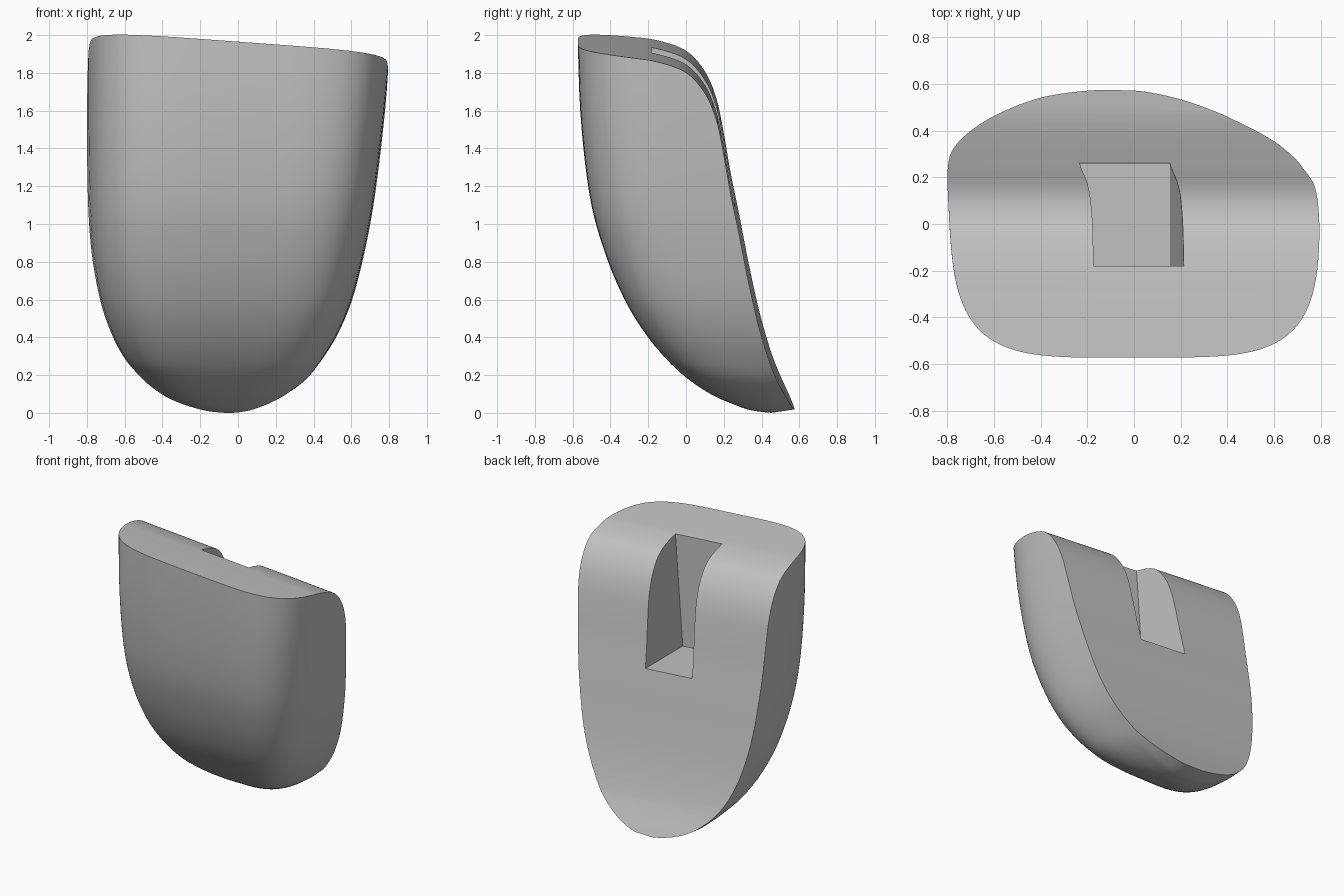
import bpy, bmesh, math
from mathutils import Vector

old = bpy.data.objects.get("Cube")
if old:
    bpy.data.objects.remove(old, do_unlink=True)

SHEAR = 0.073          # the back and the pocket lean sideways by this slope


def spline(points, steps):
    """Catmull-Rom curve through tuples of any length."""
    out = []
    for i in range(len(points) - 1):
        a, b, c, d = (points[max(0, min(len(points) - 1, i + k))] for k in (-1, 0, 1, 2))
        for s in range(steps):
            t = s / steps
            out.append([0.5 * (2 * q + (r - p) * t + (2 * p - 5 * q + 4 * r - w) * t * t
                               + (3 * q - p - 3 * r + w) * t ** 3)
                        for p, q, r, w in zip(a, b, c, d)])
    return out + [list(points[-1])]


def loft(name, rings):
    """Closed solid through rings of equal length."""
    bm = bmesh.new()
    loops = [[bm.verts.new(co) for co in ring] for ring in rings]
    n = len(loops[0])
    for low, high in zip(loops, loops[1:]):
        for i in range(n):
            j = (i + 1) % n
            bm.faces.new((low[i], low[j], high[j], high[i]))
    bm.faces.new(loops[0][::-1])
    bm.faces.new(loops[-1])
    bmesh.ops.recalc_face_normals(bm, faces=bm.faces)
    mesh = bpy.data.meshes.new(name)
    bm.to_mesh(mesh)
    bm.free()
    obj = bpy.data.objects.new(name, mesh)
    bpy.context.collection.objects.link(obj)
    return obj


def section(z, front, back, left, right):
    """Squarish front outline, tapering forward, with sides running past the back."""
    mid, half = (left + right) / 2, (right - left) / 2
    power = 2.6 + 1.8 * min(1, max(0, z / 0.25))
    ring = [Vector((right, 0.8, z))]
    for k in range(65):
        a = math.pi * k / 64
        c, s = math.cos(a), max(0, math.sin(a))
        depth = s ** (2 / power)
        taper = 1 - (0.025 if c > 0 else 0.045) * depth
        x = mid + half * taper * math.copysign(abs(c) ** (2 / power), c)
        ring.append(Vector((x, back - (back - front) * depth, z)))
    ring.append(Vector((left, 0.8, z)))
    for v in ring:                       # bottom lip curls up at the back
        v.z += 0.15 * max(0, v.y - 0.45)
    return ring


def boolean(target, cutter, operation):
    mod = target.modifiers.new(operation.title(), 'BOOLEAN')
    mod.operation, mod.solver, mod.object = operation, 'EXACT', cutter
    bpy.context.view_layer.objects.active = target
    bpy.ops.object.modifier_apply(modifier=mod.name)
    bpy.data.objects.remove(cutter, do_unlink=True)


# Shell: height, front y, back y, left x, right x
rows = [(0, .45, .575, -.12, .02), (.015, .34, .57, -.2, .08), (.05, .24, .555, -.31, .17),
        (.1, .13, .535, -.41, .26), (.18, .01, .5, -.51, .365), (.28, -.1, .465, -.595, .445),
        (.42, -.215, .42, -.67, .53), (.6, -.325, .37, -.73, .605), (.85, -.43, .315, -.775, .67),
        (1.15, -.51, .255, -.795, .725), (1.6, -.56, .2, -.8, .78), (2.1, -.575, .2, -.8, .825)]
body = loft("shell_body", [section(*r) for r in spline(rows, 5)])

# Curved top and back, swept sideways
curve = [(-.8, 1.985), (-.57, 1.965), (-.3, 1.937), (-.15, 1.915), (0, 1.86), (.1, 1.75),
         (.16, 1.61), (.195, 1.45), (.235, 1.22), (.28, 1.0), (.335, .72), (.395, .46),
         (.47, .225), (.57, .02), (.7, -.25)]
outline = spline(curve, 5) + [[-.8, -.25]]
back = loft("back_cutter", [[(x, y, z - SHEAR * x) for y, z in outline] for x in (-1.2, 1.2)])
boolean(body, back, 'INTERSECT')

# Pocket open to the top and back
pocket = loft("pocket_cutter", [
    [(x + SHEAR * (z - 1.92), y, z - SHEAR * x)
     for x, y in ((-.173, -.18), (.213, -.18), (.213, .8), (-.173, .8))]
    for z in (1.1, 2.4)])
boolean(body, pocket, 'DIFFERENCE')

# Plain grey finish
grey = bpy.data.materials.new("plain_grey")
grey.use_nodes = True
colour = (0.55, 0.55, 0.55, 1)
grey.diffuse_color = colour
grey.node_tree.nodes["Principled BSDF"].inputs["Base Color"].default_value = colour
body.data.materials.clear()
body.data.materials.append(grey)
for poly in body.data.polygons:
    poly.material_index = 0

bpy.ops.object.select_all(action='DESELECT')
body.select_set(True)
bpy.context.view_layer.objects.active = body
bpy.ops.object.shade_smooth_by_angle(angle=math.radians(30))
